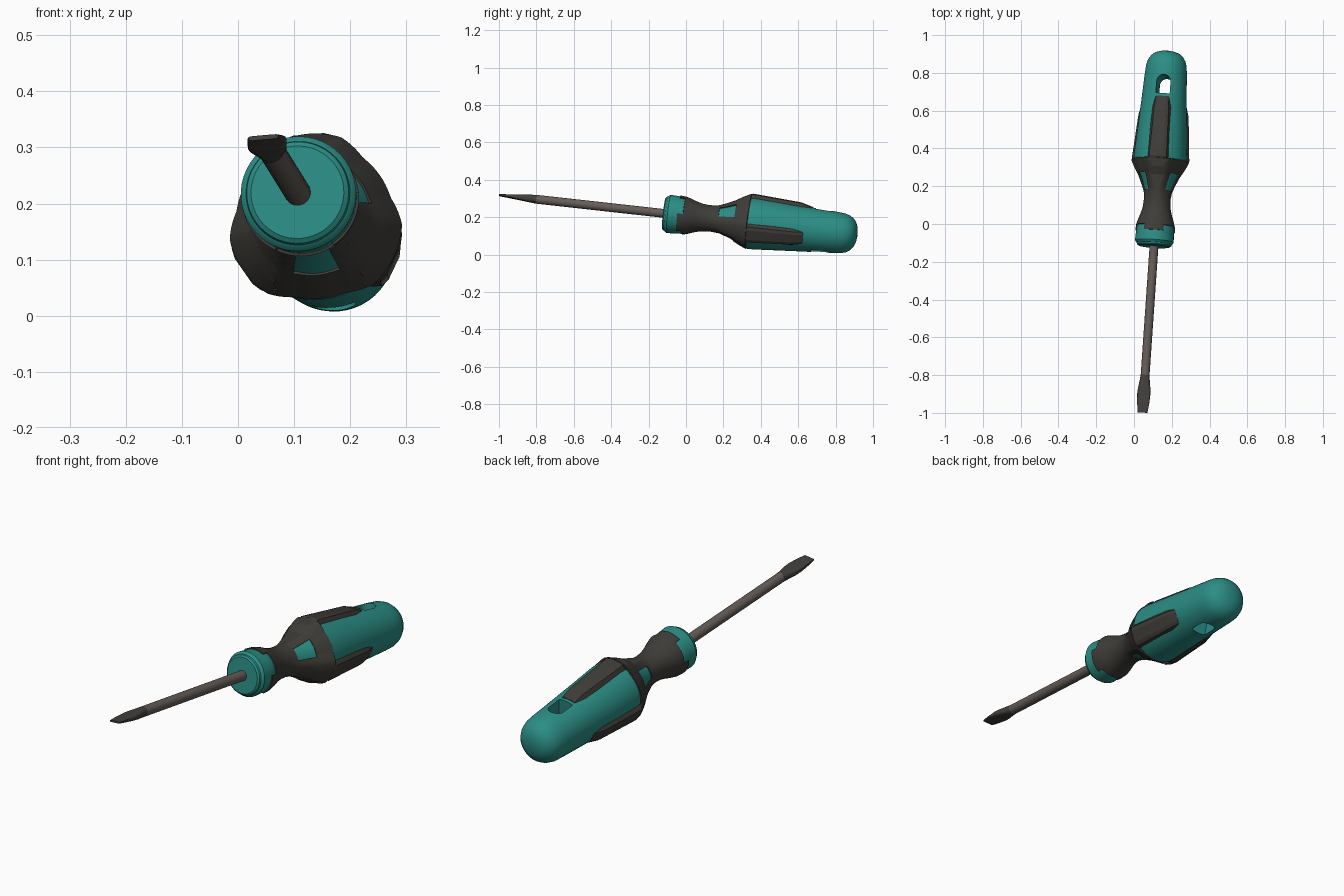
import bpy, bmesh, math
from mathutils import Vector, Matrix

if "Cube" in bpy.data.objects:
    bpy.data.objects.remove(bpy.data.objects["Cube"])

# Tool frame: local y runs along the shaft, local z points at the upper pad
axis = Vector((0.069, 1.0, -0.111))
up = Vector((math.cos(math.radians(95)), 0, math.sin(math.radians(95))))
d = axis.normalized()
up = (up - d * up.dot(d)).normalized()
side = d.cross(up)
FRAME = Matrix((side, axis, up)).transposed().to_4x4()
FRAME.translation = (0.114, 0, 0.207)


def material(name, rgb):
    m = bpy.data.materials.new(name)
    m.diffuse_color = (*rgb, 1)
    m.use_nodes = True
    m.node_tree.nodes["Principled BSDF"].inputs["Base Color"].default_value = m.diffuse_color
    return m


TEAL = material("teal_plastic", (0.024, 0.27, 0.235))
RUBBER = material("dark_rubber", (0.048, 0.046, 0.040))
STEEL = material("steel", (0.13, 0.11, 0.098))
TIP = material("dark_steel", (0.055, 0.052, 0.048))


def loft(rings, caps=True):
    """Bridge rings of points into a bmesh."""
    bm = bmesh.new()
    vs = [[bm.verts.new(p) for p in r] for r in rings]
    n = len(vs[0])
    for a, b in zip(vs, vs[1:]):
        for i in range(n):
            j = (i + 1) % n
            bm.faces.new((a[i], b[i], b[j], a[j]))
    if caps:
        bm.faces.new(vs[0])
        bm.faces.new(vs[-1][::-1])
    return bm


def make(name, bm, mat, matrix=FRAME):
    me = bpy.data.meshes.new(name)
    bm.to_mesh(me)
    bm.free()
    ob = bpy.data.objects.new(name, me)
    bpy.context.collection.objects.link(ob)
    ob.matrix_world = matrix
    if mat:
        me.materials.append(mat)
    return ob


def finish(ob, angle=30):
    bpy.ops.object.select_all(action='DESELECT')
    bpy.context.view_layer.objects.active = ob
    ob.select_set(True)
    for m in list(ob.modifiers):
        bpy.ops.object.modifier_apply(modifier=m.name)
    bpy.ops.object.shade_smooth_by_angle(angle=math.radians(angle))


def ring(y, r, n):
    return [(r * math.cos(2 * math.pi * i / n), y, r * math.sin(2 * math.pi * i / n))
            for i in range(n)]


def pad_dist(deg):
    """Degrees to the nearest of the three pads."""
    return abs((deg - 90 + 60) % 120 - 60)


# Grip outline shared by the core and the rubber sleeve
GRIP = [(-.04, .105), (0, .102), (.04, .086), (.08, .075), (.13, .069), (.17, .072),
        (.21, .085), (.25, .100), (.29, .121), (.335, .141)]


def grip_r(y):
    for (y0, r0), (y1, r1) in zip(GRIP, GRIP[1:]):
        if y <= y1:
            return r0 + (r1 - r0) * (y - y0) / (y1 - y0)
    return GRIP[-1][1]


# Handle core with collar in front and domed end
profile = [(-.118, .083), (-.112, .091), (-.104, .093), (-.101, .097), (-.092, .103)]
profile += [(y, r - .005) for y, r in GRIP[:-1]]
profile += [(.33, .133), (.338, .139), (.37, .139), (.5, .130), (.65, .120), (.8, .111),
            (.84, .107), (.866, .099), (.888, .085), (.903, .066), (.912, .042), (.916, .015)]
core = make("handle_core", loft([ring(y, r, 48) for y, r in profile]), TEAL)

# Arched hanging hole through the handle
outline = [(-.037, .68), (.037, .68)]
outline += [(.037 * math.cos(math.pi * i / 12), .743 + .037 * math.sin(math.pi * i / 12))
            for i in range(13)]
bm = loft([[(x, y, z) for x, y in outline] for z in (-.25, .25)])
bmesh.ops.recalc_face_normals(bm, faces=bm.faces)
cutter = make("hole_cutter", bm, None)
cutter.hide_render = True
cut = core.modifiers.new("hole", 'BOOLEAN')
cut.operation = 'DIFFERENCE'
cut.object = cutter
bpy.context.view_layer.update()
finish(core)
bpy.data.objects.remove(cutter)

# Rubber sleeve: swells toward the pads, with windows and finger grooves
N = 96
grooves = [.17 + .029 * k for k in range(6)]
stations = [-.04, -.01, .02, .05, .08, .11, .14]
for c in grooves:
    stations += [c - .006, c + .006]
stations += [.335]


def sleeve_r(y, deg):
    rise = min(1, max(0, (y - .12) / .2))
    fade = max(0, min(1, (42 - pad_dist(deg)) / 20))
    return grip_r(y) + .015 * rise * fade


rings = []
for y in stations:
    pts = []
    for i in range(N):
        t = 360 * i / N
        r, a = sleeve_r(y, t), math.radians(t)
        pts.append((r * math.cos(a), y, r * math.sin(a)))
    rings.append(pts)
bm = loft(rings, caps=False)
windows, slots = [], []
for f in bm.faces:
    c = f.calc_center_median()
    dist = pad_dist(math.degrees(math.atan2(c.z, c.x)))
    if (c.y < -.01 and dist > 30) or (.176 < c.y < .263 and dist > 37.5):
        windows.append(f)
    for k, g in enumerate(grooves):
        if abs(c.y - g) < .003 and dist < 9 + 3.4 * k:
            slots.append(f)
bmesh.ops.inset_region(bm, faces=slots, thickness=.001, depth=-.006)
bmesh.ops.delete(bm, geom=windows, context='FACES')
sleeve = make("rubber_sleeve", bm, RUBBER)
thick = sleeve.modifiers.new("thickness", 'SOLIDIFY')
thick.thickness = .006
thick.offset = -1
finish(sleeve)

# Three raised chamfered grip pads
for name, turn, end in (("upper_pad", 0, .665), ("side_pad_a", 120, .638), ("side_pad_b", 240, .638)):
    sections = [(.315, .043, .058, .142, .10), (.345, .046, .064, .156, .105),
                (end - .06, .038, .056, .138, .10), (end, .034, .050, .121, .09)]
    rings = [[(-wb, y, hb), (wb, y, hb), (wo, y, h - .006), (wo * .6, y, h),
              (-wo * .6, y, h), (-wo, y, h - .006)] for y, wo, wb, h, hb in sections]
    pad = make(name, loft(rings), RUBBER,
               FRAME @ Matrix.Rotation(math.radians(turn), 4, 'Y'))
    finish(pad, 15)

# Shaft
finish(make("shaft", loft([ring(-.80, .0235, 24), ring(-.10, .0235, 24)]), STEEL))


# Flat blade tip: circle morphing into a thin rectangle
def blade(y, w, t, p):
    pts = []
    for i in range(24):
        a = 2 * math.pi * i / 24
        c, s = math.cos(a), math.sin(a)
        pts.append((w * math.copysign(abs(c) ** p, c), y, t * math.copysign(abs(s) ** p, s)))
    return pts


tip = [(-.998, .026, .004, .25), (-.95, .032, .008, .3), (-.90, .035, .013, .4),
       (-.87, .033, .016, .5), (-.83, .027, .021, .8), (-.80, .0236, .0236, 1)]
finish(make("blade_tip", loft([blade(*s) for s in tip]), TIP))
